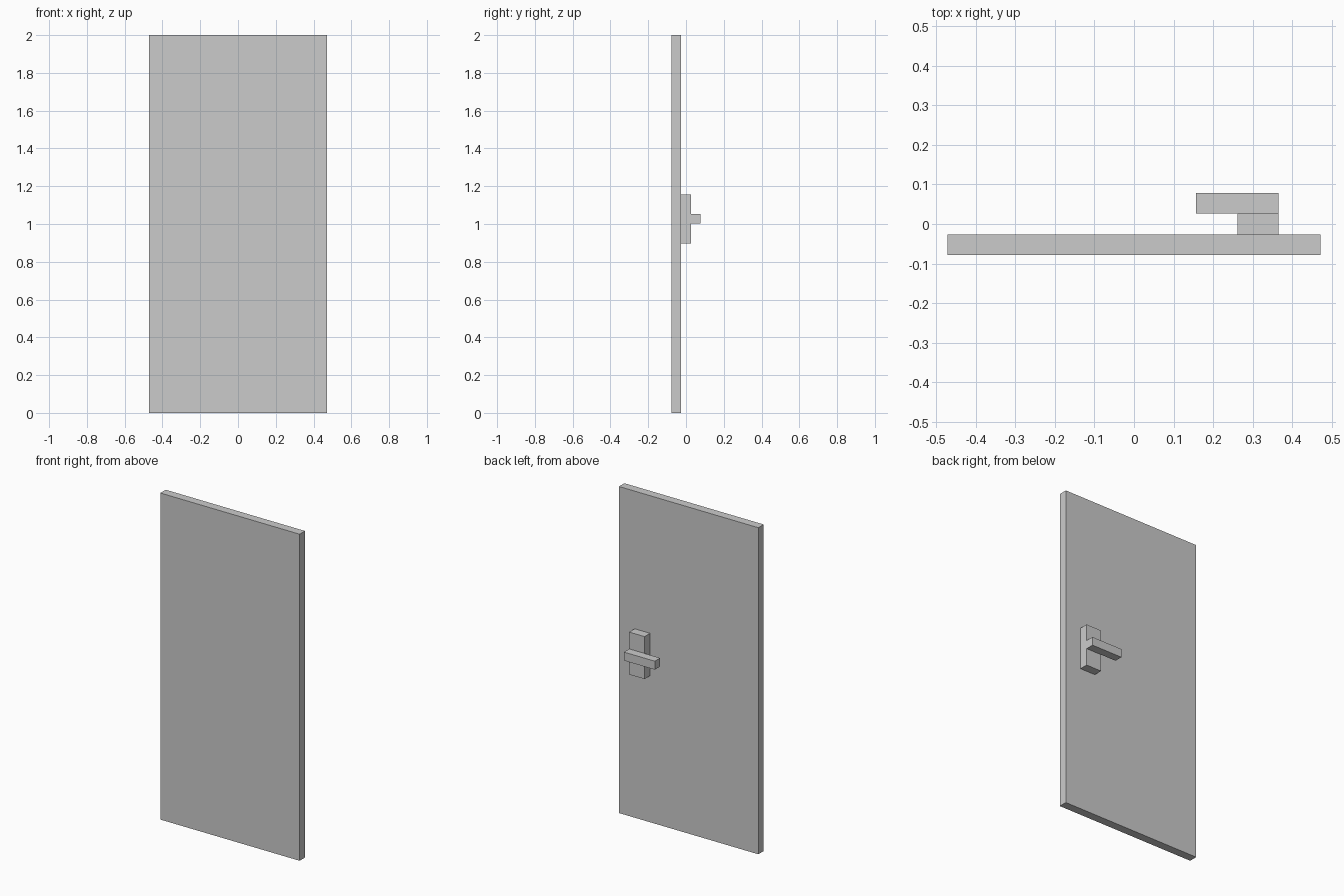
import bpy

if "Cube" in bpy.data.objects:
    bpy.data.objects.remove(bpy.data.objects["Cube"])


def box(name, x, y, z):
    """Box spanning the given (min, max) ranges."""
    spans = (x, y, z)
    bpy.ops.mesh.primitive_cube_add(size=1, location=[(a + b) / 2 for a, b in spans])
    ob = bpy.context.object
    ob.name = name
    ob.scale = [b - a for a, b in spans]
    bpy.ops.object.transform_apply(location=False, rotation=False, scale=True)
    return ob


# Door leaf
box("door_panel", (-0.472, 0.472), (-0.078, -0.026), (0, 2))
# Handle on the back: mounting plate and lever, flush at the outer edge
box("handle_plate", (0.262, 0.366), (-0.026, 0.027), (0.897, 1.157))
box("handle_lever", (0.157, 0.366), (0.027, 0.078), (1.002, 1.054))
